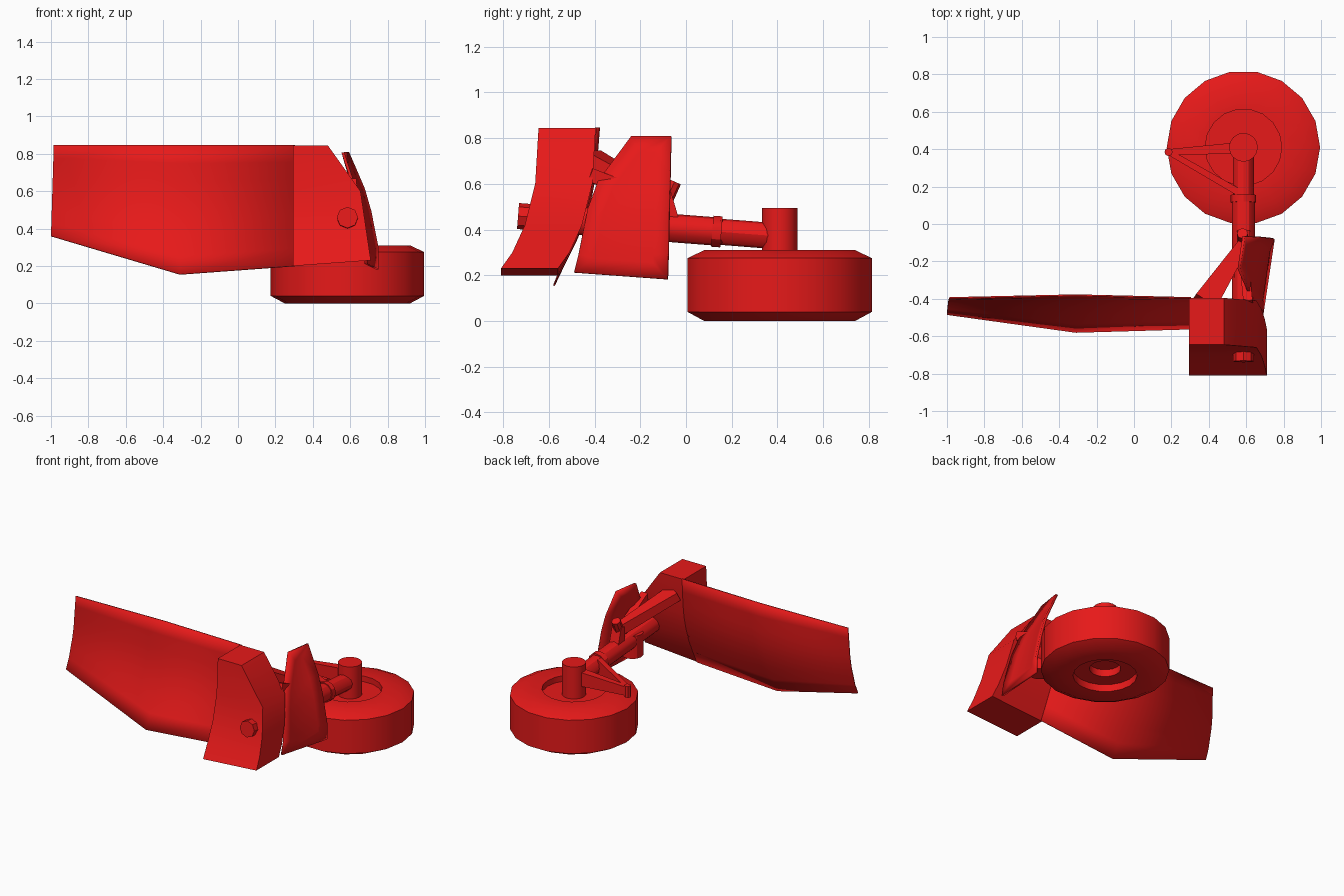
import bpy, bmesh, math
from mathutils import Vector

if "Cube" in bpy.data.objects:
    bpy.data.objects.remove(bpy.data.objects["Cube"])

red = bpy.data.materials.new("red_paint")
red.diffuse_color = (0.8, 0.01, 0.01, 1)
red.use_nodes = True
red.node_tree.nodes["Principled BSDF"].inputs["Base Color"].default_value = red.diffuse_color


def finish(name, bm, smooth=True):
    bmesh.ops.recalc_face_normals(bm, faces=bm.faces)
    me = bpy.data.meshes.new(name)
    bm.to_mesh(me)
    bm.free()
    ob = bpy.data.objects.new(name, me)
    bpy.context.collection.objects.link(ob)
    me.materials.append(red)
    if smooth:
        bpy.context.view_layer.objects.active = ob
        bpy.ops.object.select_all(action='DESELECT')
        ob.select_set(True)
        bpy.ops.object.shade_smooth_by_angle(angle=math.radians(30))
    return ob


def interp(pts, v):
    """Piecewise linear lookup through (key, value) pairs."""
    pts = sorted(pts)
    for (a, p), (b, q) in zip(pts, pts[1:]):
        if v <= b:
            return p + (q - p) * (v - a) / (b - a)
    return pts[-1][1]


def lathe(name, a, b, profile, sides):
    """Closed turned solid from a to b; profile = (radius, distance along axis)."""
    a, b = Vector(a), Vector(b)
    rot = (b - a).to_track_quat('Z', 'Y')
    bm = bmesh.new()
    rings = []
    for r, d in profile:
        rings.append([bm.verts.new(a + rot @ Vector((r * math.cos(t), r * math.sin(t), d)))
                      for t in (2 * math.pi * i / sides for i in range(sides))])
    for p, q in zip(rings, rings[1:]):
        for i in range(sides):
            j = (i + 1) % sides
            bm.faces.new((p[i], p[j], q[j], q[i]))
    bm.faces.new(rings[0])
    bm.faces.new(rings[-1])
    return finish(name, bm)


def rod(name, a, b, r, sides=12):
    return lathe(name, a, b, [(r, 0), (r, (Vector(b) - Vector(a)).length)], sides)


def beam(name, a, b, size_a, size_b):
    """Tapered bar; sizes are (horizontal width, height) at each end."""
    a, b = Vector(a), Vector(b)
    side = (b - a).cross(Vector((0, 0, 1))).normalized()
    up = side.cross(b - a).normalized()
    bm = bmesh.new()
    ends = [[bm.verts.new(p + side * sx * w / 2 + up * sy * h / 2)
             for sx, sy in ((-1, -1), (1, -1), (1, 1), (-1, 1))]
            for p, (w, h) in ((a, size_a), (b, size_b))]
    for i in range(4):
        j = (i + 1) % 4
        bm.faces.new((ends[0][i], ends[0][j], ends[1][j], ends[1][i]))
    for e in ends:
        bm.faces.new(e)
    return finish(name, bm, False)


def grid(bm, rows):
    vs = [[bm.verts.new(p) for p in row] for row in rows]
    for p, q in zip(vs, vs[1:]):
        for i in range(len(p) - 1):
            bm.faces.new((p[i], p[i + 1], q[i + 1], q[i]))


def thicken(ob, amount):
    m = ob.modifiers.new("thickness", 'SOLIDIFY')
    m.thickness, m.offset = amount, 0


# wheel with recessed hub on both faces
CX, CY = 0.585, 0.41
lathe("wheel", (CX, CY, 0), (CX, CY, 1),
      [(.1, .1), (.1, .05), (.205, .05), (.205, 0), (.335, 0), (.41, .04),
       (.41, .275), (.335, .31), (.205, .31), (.205, .27)], 18)
rod("axle", (CX, CY, .25), (CX, CY, .495), .077, 16)

# main strut, slightly rising towards the front


def on_strut(y):
    return Vector((CX, y, .37 + (.41 - y) * .078))


rod("lower_strut", on_strut(.41), on_strut(.13), .057)
rod("strut_collar", on_strut(.155), on_strut(.115), .068)
rod("upper_strut", on_strut(.13), on_strut(-.66), .062)
rod("front_bolt", on_strut(-.6), on_strut(-.735), .057, 8)
rod("strut_pivot", (CX, -.24, .30), (CX, -.24, .46), .07)

# scissor links beside the wheel
apex = (.185, .385, .39)
beam("rear_link", (.54, .405, .40), apex, (.06, .10), (.03, .06))
beam("front_link", (.62, .135, .39), apex, (.04, .10), (.03, .06))
rod("link_pin", (.185, .385, .35), (.185, .385, .43), .022, 8)

# forked drag brace and its knob
beam("brace_arm", (.59, -.10, .53), (.38, -.42, .72), (.06, .07), (.13, .06))
beam("brace_fork", (.58, -.12, .52), (.61, -.42, .64), (.05, .06), (.05, .06))
beam("brace_bracket", (CX, -.06, .42), (CX, -.09, .56), (.07, .07), (.07, .05))
rod("brace_knob", (.58, -.09, .52), (.58, -.05, .61), .03, 8)

# shared curve of the front panels: depth by height
curve = [(.155, -.578), (.2, -.56), (.3, -.51), (.42, -.455), (.6, -.41), (.85, -.395)]

# long curved panel
rows = []
for k in range(8):
    t = k / 7
    row = []
    for x, zb, bow in ((-1, .36, 0), (-.31, .155, .015), (.305, .2, 0)):
        z = zb + t * (.847 - zb)
        row.append((x + (.015 * t if x == -1 else 0), interp(curve, z) + bow * t, z))
    rows.append(row)
bm = bmesh.new()
grid(bm, rows)
thicken(finish("long_panel", bm), .008)

# solid end fairing, same curve front and back
right = [(.2, .71), (.23, .71), (.6, .655), (.845, .48)]
bm = bmesh.new()
loops = []
for z in (.2, .3, .42, .6, .845):
    y, xr = interp(curve, z), interp(right, z)
    zr = .23 if z == .2 else z
    loops.append([bm.verts.new(p) for p in
                  ((.295, y, z), (xr, y, zr), (xr, y - .25, zr), (.295, y - .25, z))])
for p, q in zip(loops, loops[1:]):
    for i in range(4):
        j = (i + 1) % 4
        bm.faces.new((p[i], p[j], q[j], q[i]))
bm.faces.new(loops[0])
bm.faces.new(loops[-1])
finish("end_fairing", bm)

# curved side door with a recessed centre
front = [(.19, -.49), (.3, -.47), (.5, -.43), (.62, -.385), (.815, -.24)]
bulge = [(.19, .745), (.3, .745), (.5, .705), (.62, .67), (.815, .585)]
rows = []
for z in (.19, .3, .5, .62, .815):
    y0, y1 = interp(front, z), -.08 + (z - .19) * .024
    row = []
    for y in (y0, y1):
        drop = .03 * (y1 - y) / .41 if z == .19 else 0
        row.append((interp(bulge, z) + .15 * (y + .08), y, z - .008 + drop))
    rows.append(row)
bm = bmesh.new()
grid(bm, rows)
bmesh.ops.recalc_face_normals(bm, faces=bm.faces)
if sum(f.normal.x for f in bm.faces) < 0:
    bmesh.ops.reverse_faces(bm, faces=bm.faces)
bmesh.ops.inset_region(bm, faces=bm.faces[:], thickness=.07, depth=-.015,
                       use_boundary=True, use_even_offset=True)
thicken(finish("side_door", bm), .015)
